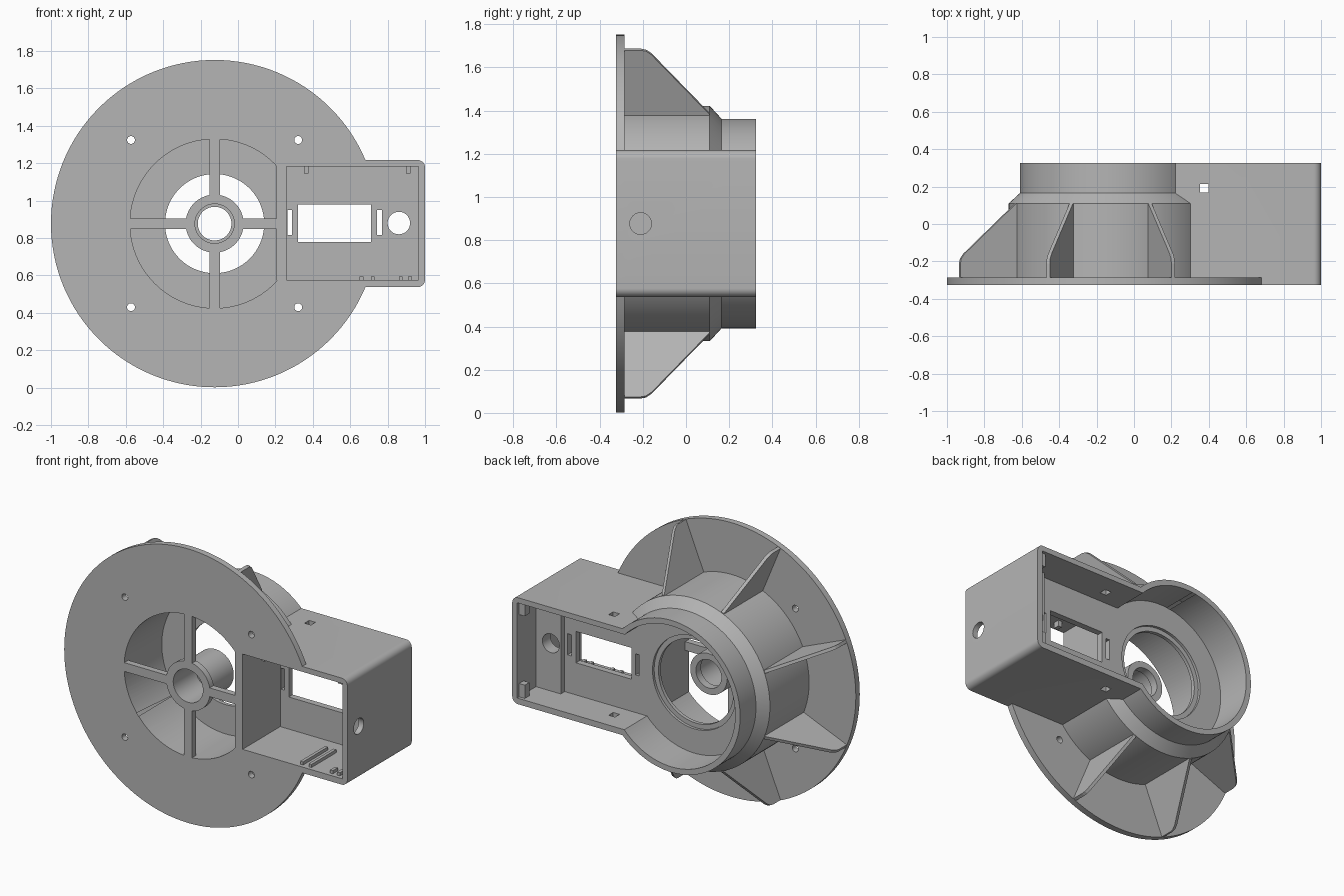
import bpy, bmesh, math
from mathutils import Matrix, Vector

old = bpy.data.objects.get("Cube")
if old:
    bpy.data.objects.remove(old, do_unlink=True)

CX, CZ = -0.125, 0.877          # drum axis, running along y
FRONT, BACK = -0.325, 0.325
FLANGE = -0.285                 # rear face of the flange
PANEL_F, PANEL_B = 0.055, 0.095  # inner partition

grey = bpy.data.materials.new("plain grey")
grey.use_nodes = True
grey.diffuse_color = (0.46, 0.46, 0.46, 1)
grey.node_tree.nodes["Principled BSDF"].inputs["Base Color"].default_value = (0.46, 0.46, 0.46, 1)


def finish(name, bm):
    bmesh.ops.recalc_face_normals(bm, faces=bm.faces)
    mesh = bpy.data.meshes.new(name)
    bm.to_mesh(mesh)
    bm.free()
    mesh.materials.append(grey)
    ob = bpy.data.objects.new(name, mesh)
    bpy.context.collection.objects.link(ob)
    return ob


def box(name, x0, x1, y0, y1, z0, z1, corner=0):
    bm = bmesh.new()
    bmesh.ops.create_cube(bm, size=1)
    for v in bm.verts:
        v.co = Vector(((x0 + x1) / 2 + v.co.x * (x1 - x0),
                       (y0 + y1) / 2 + v.co.y * (y1 - y0),
                       (z0 + z1) / 2 + v.co.z * (z1 - z0)))
    if corner:  # round the outer long edges
        edges = [e for e in bm.edges if all(abs(v.co.x - x1) < 1e-5 for v in e.verts)
                 and abs(e.verts[0].co.y - e.verts[1].co.y) > 0.1]
        bmesh.ops.bevel(bm, geom=edges, offset=corner, segments=8, profile=0.5, affect='EDGES')
    return finish(name, bm)


def rod(name, r, y0, y1, x=CX, z=CZ, n=128, axis='X'):
    """Cylinder along y; axis 'Y' turns it to run along x instead."""
    bm = bmesh.new()
    bmesh.ops.create_cone(bm, cap_ends=True, segments=n, radius1=r, radius2=r, depth=y1 - y0)
    bmesh.ops.rotate(bm, matrix=Matrix.Rotation(math.pi / 2, 3, axis), verts=bm.verts)
    bmesh.ops.translate(bm, vec=(x, (y0 + y1) / 2, z), verts=bm.verts)
    return finish(name, bm)


def lathe(name, profile, closed, n=128):
    """Spin (radius, y) points around the drum axis."""
    bm = bmesh.new()
    vs = [bm.verts.new((CX + r, y, CZ)) for r, y in profile]
    es = [bm.edges.new(p) for p in zip(vs, vs[1:])]
    if closed:
        es.append(bm.edges.new((vs[-1], vs[0])))
    bmesh.ops.spin(bm, geom=vs + es, cent=(CX, 0, CZ), axis=(0, 1, 0),
                   angle=2 * math.pi, steps=n, use_merge=True)
    bmesh.ops.remove_doubles(bm, verts=bm.verts, dist=1e-5)
    return finish(name, bm)


def combine(target, other, operation):
    mod = target.modifiers.new("cut", 'BOOLEAN')
    mod.object, mod.operation, mod.solver = other, operation, 'EXACT'
    bpy.context.view_layer.objects.active = target
    bpy.ops.object.modifier_apply(modifier=mod.name)
    bpy.data.objects.remove(other, do_unlink=True)


# Housing: flange, drum and side box in one solid
housing = lathe("housing", [(0, FRONT), (0.875, FRONT), (0.875, FLANGE), (0.545, FLANGE),
                            (0.545, 0.11), (0.485, 0.165), (0.485, BACK), (0, BACK)], False)
combine(housing, box("side_box", 0.1, 1, FRONT, BACK, 0.537, 1.217, 0.04), 'UNION')

# Front and rear cavities, leaving a partition between them
cuts = [
    rod("front_bore", 0.452, -0.4, PANEL_F),
    rod("rear_bore", 0.45, PANEL_B, 0.4),
    box("front_bay", 0.26, 0.965, -0.4, PANEL_F, 0.575, 1.183),
    box("rear_bay", 0.1, 0.79, PANEL_B, 0.41, 0.575, 1.183),
    box("rear_bay_end", 0.78, 0.965, 0.135, 0.42, 0.575, 1.183),
    # Partition openings
    rod("centre_hole", 0.265, 0, 0.2),
    rod("centre_counterbore", 0.295, 0.078, 0.2),
    box("window", 0.32, 0.71, 0, 0.2, 0.78, 0.98),
    rod("cable_hole", 0.06, 0, 0.2, 0.86, 0.88, 48),
    # Hole through the end wall
    rod("end_hole", 0.05, -0.26, -0.16, 1, CZ, 48, 'Y'),
    # Square hole through top and bottom walls
    box("square_hole", 0.352, 0.397, 0.168, 0.214, 0.4, 1.4),
]
for x in (0.277, 0.757):
    cuts.append(box("slot", x - 0.013, x + 0.013, 0, 0.11, 0.815, 0.95))
for sx in (-1, 1):
    for sz in (-1, 1):
        cuts.append(rod("bolt_hole", 0.021, -0.4, -0.2, CX + sx * 0.447, CZ + sz * 0.447, 24))
for cutter in cuts:
    combine(housing, cutter, 'DIFFERENCE')

# Wall between drum and box bay
box("dividing_wall", 0.205, 0.26, FRONT, PANEL_F + 0.01, 0.572, 1.186)

# Hub with stepped bore, carried by four spokes
hub = lathe("hub", [(0.105, FRONT), (0.155, FRONT), (0.155, FLANGE), (0.13, FLANGE),
                    (0.13, -0.05), (0.09, -0.05), (0.09, -0.1), (0.105, -0.1)], True, 96)
w = 0.028
box("spoke_top", CX - w, CX + w, FRONT, FLANGE, CZ + 0.14, CZ + 0.453)
box("spoke_bottom", CX - w, CX + w, FRONT, FLANGE, CZ - 0.453, CZ - 0.14)
box("spoke_right", CX - 0.453, CX - 0.14, FRONT, FLANGE, CZ - w, CZ + w)
box("spoke_left", CX + 0.14, 0.21, FRONT, FLANGE, CZ - w, CZ + w)

# Six gusset ribs behind the flange, skipping the box side
outline = [(0.53, FLANGE - 0.01), (0.873, FLANGE - 0.01), (0.873, -0.21), (0.868, -0.185),
           (0.85, -0.16), (0.55, 0.11), (0.53, 0.11)]
for i in range(1, 7):
    bm = bmesh.new()
    face = bm.faces.new([bm.verts.new((r, y, -0.01)) for r, y in outline])
    grown = bmesh.ops.extrude_face_region(bm, geom=[face])["geom"]
    bmesh.ops.translate(bm, vec=(0, 0, 0.02),
                        verts=[g for g in grown if isinstance(g, bmesh.types.BMVert)])
    bmesh.ops.rotate(bm, matrix=Matrix.Rotation(math.radians(22.5 + 45 * i), 3, 'Y'), verts=bm.verts)
    bmesh.ops.translate(bm, vec=(CX, 0, CZ), verts=bm.verts)
    finish("rib", bm)

# Corner posts in the rear bay
box("upper_post", 0.925, 0.97, 0.26, 0.305, 1.1, 1.19)
box("lower_post", 0.925, 0.97, 0.26, 0.305, 0.57, 0.66)

# Small clips and floor rails in the front bay
for x in (0.365, 0.91):
    box("clip", x - 0.013, x + 0.013, -0.27, -0.23, 1.145, 1.19)
for x in (0.66, 0.72, 0.87, 0.92):
    box("rail", x - 0.01, x + 0.01, -0.3, -0.05 if x < 0.8 else -0.25, 0.57, 0.595)

# Smooth round surfaces, keep sharp edges
for ob in (housing, hub):
    bpy.ops.object.select_all(action='DESELECT')
    ob.select_set(True)
    bpy.context.view_layer.objects.active = ob
    bpy.ops.object.shade_smooth_by_angle(angle=math.radians(25))
